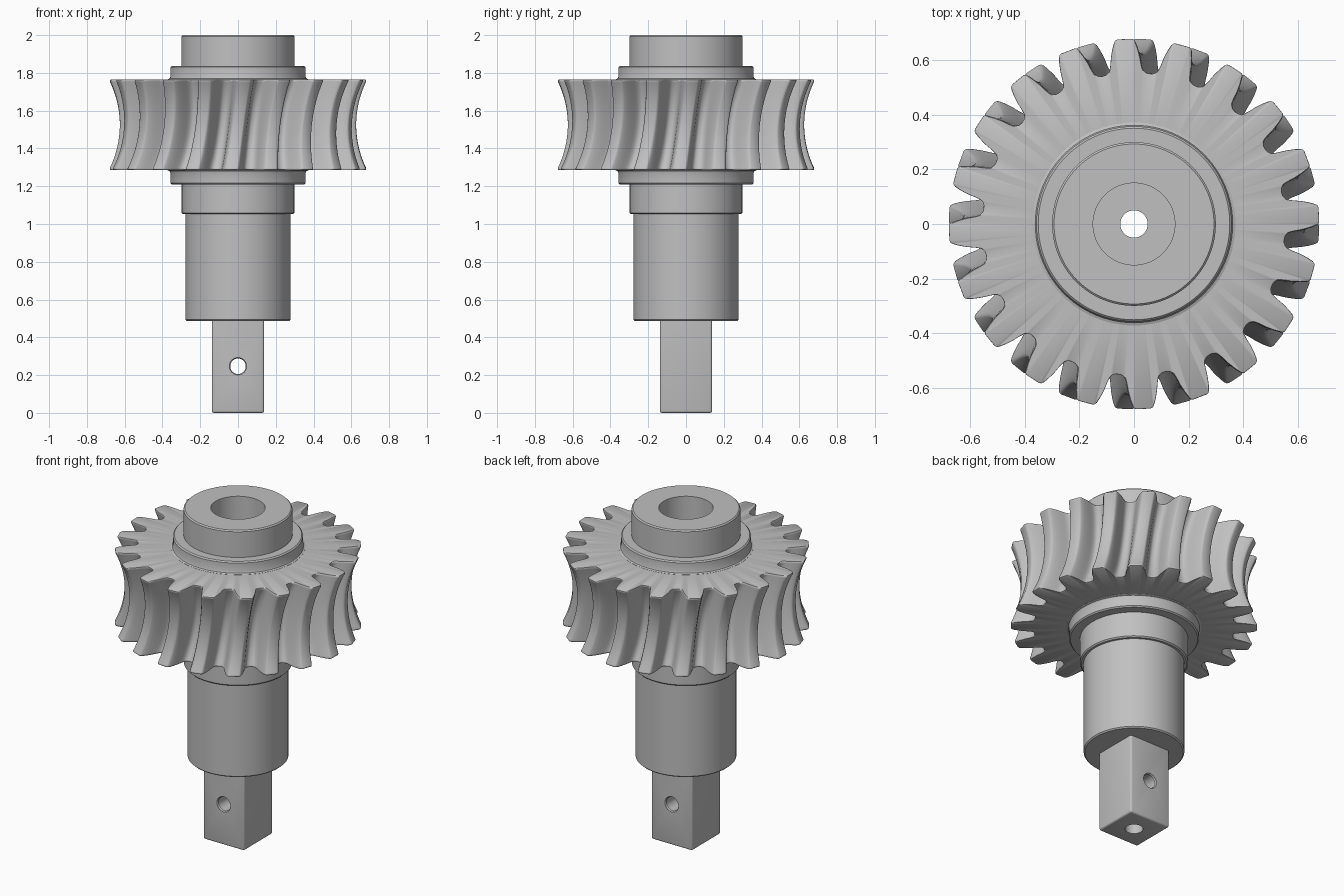
import bpy, bmesh, math
from mathutils import Matrix

if "Cube" in bpy.data.objects:
    bpy.data.objects.remove(bpy.data.objects["Cube"], do_unlink=True)

steel = bpy.data.materials.new("grey steel")
steel.use_nodes = True
GREY = (0.53, 0.53, 0.53, 1)
steel.diffuse_color = GREY
steel.node_tree.nodes["Principled BSDF"].inputs["Base Color"].default_value = GREY


def make_object(name, bm, matrix=None):
    bmesh.ops.remove_doubles(bm, verts=bm.verts, dist=1e-5)
    bmesh.ops.recalc_face_normals(bm, faces=bm.faces)
    mesh = bpy.data.meshes.new(name)
    bm.to_mesh(mesh)
    bm.free()
    if matrix:
        mesh.transform(matrix)
    mesh.materials.append(steel)
    obj = bpy.data.objects.new(name, mesh)
    bpy.context.collection.objects.link(obj)
    return obj


def bridge(bm, a, b):
    n = len(a)
    for i in range(n):
        j = (i + 1) % n
        bm.faces.new((a[i], a[j], b[j], b[i]))


def lathe(name, profile, steps=96, closed=True, matrix=None):
    bm = bmesh.new()
    verts = [bm.verts.new((r, 0, z)) for r, z in profile]
    edges = [bm.edges.new(p) for p in zip(verts, verts[1:])]
    if closed:
        edges.append(bm.edges.new((verts[-1], verts[0])))
    bmesh.ops.spin(bm, geom=verts + edges, cent=(0, 0, 0), axis=(0, 0, 1),
                   angle=2 * math.pi, steps=steps, use_merge=True)
    return make_object(name, bm, matrix)


def smooth(obj, angle=35):
    bpy.ops.object.select_all(action='DESELECT')
    obj.select_set(True)
    bpy.context.view_layer.objects.active = obj
    bpy.ops.object.shade_smooth_by_angle(angle=math.radians(angle))


def cut(obj, cutter):
    mod = obj.modifiers.new("cut", 'BOOLEAN')
    mod.operation = 'DIFFERENCE'
    mod.solver = 'EXACT'
    mod.object = cutter
    bpy.context.view_layer.objects.active = obj
    bpy.ops.object.modifier_apply(modifier=mod.name)
    bpy.data.objects.remove(cutter, do_unlink=True)


# Turned shaft with stepped shoulders, collars and a counterbored centre
E = 0.007
shaft = lathe("shaft", [
    (0.05, 0.487), (0.278 - E, 0.487), (0.278, 0.487 + E),
    (0.278, 1.052), (0.298 - E, 1.052), (0.298, 1.052 + E),
    (0.298, 1.21), (0.358 - E, 1.21), (0.358, 1.21 + E),
    (0.358, 1.27), (0.362, 1.28), (0.372, 1.284),
    (0.372, 1.766), (0.362, 1.77), (0.358, 1.78),
    (0.358, 1.837 - E), (0.358 - E, 1.837),
    (0.30, 1.837), (0.30, 2 - E), (0.30 - E, 2),
    (0.15, 2), (0.15, 0.95), (0.05, 0.95)])
smooth(shaft)

# Worm wheel: throated, twisted teeth around a ring
TEETH, TIP, HALF, MID_Z = 20, 0.684, 0.24, 1.525
THROAT = 0.525
TWIST = math.radians(3)
# (depth below tip, half width of tooth)
FLANK = [(0, 0.027), (0.003, 0.034), (0.010, 0.039), (0.03, 0.046), (0.06, 0.053),
         (0.09, 0.057), (0.108, 0.061), (0.119, 0.068), (0.124, 0.077)]
side = [(w / (TIP - d), d) for d, w in FLANK]
tooth = [(-a, d) for a, d in reversed(side)] + side + [(math.pi / TEETH, 0.125)]

bm = bmesh.new()
levels = [(-HALF, 0.010), (-HALF + 0.003, 0.004), (-HALF + 0.010, 0)]
levels += [(HALF * 0.95 * k / 9, 0) for k in range(-9, 10)]
levels += [(-u, e) for u, e in reversed(levels[:3])]
rings = []
for u, ease in levels:
    sag = THROAT - math.sqrt(THROAT ** 2 - HALF ** 2)
    throat = sag - (THROAT - math.sqrt(THROAT ** 2 - u ** 2))
    ring = []
    for t in range(TEETH):
        for a, d in tooth:
            ang = 2 * math.pi * t / TEETH + a + TWIST * u / HALF
            r = TIP - d - throat - ease
            ring.append(bm.verts.new((r * math.cos(ang), r * math.sin(ang), MID_Z + u)))
    rings.append(ring)
for a, b in zip(rings, rings[1:]):
    bridge(bm, a, b)
# End faces run in to a hidden bore inside the collar
inner = []
for ring in (rings[0], rings[-1]):
    loop = []
    for v in ring:
        s = 0.345 / math.hypot(v.co.x, v.co.y)
        loop.append(bm.verts.new((v.co.x * s, v.co.y * s, v.co.z)))
    bridge(bm, ring, loop)
    inner.append(loop)
bridge(bm, inner[0], inner[1])
smooth(make_object("worm_wheel", bm), 40)

# Square drive end with centre hole and cross pin hole
bm = bmesh.new()
bmesh.ops.create_cube(bm, size=1, matrix=Matrix.Translation((0, 0, 0.246))
                      @ Matrix.Diagonal((0.276, 0.276, 0.492, 1)))
bmesh.ops.bevel(bm, geom=[e for e in bm.edges if min(v.co.z for v in e.verts) < 0.4],
                offset=0.011, segments=3, profile=0.5, affect='EDGES')
square = make_object("square_drive", bm)
cut(square, lathe("centre_cutter", [(0, -0.1), (0.05, -0.1), (0.05, 0.6), (0, 0.6)],
                  steps=48, closed=False))
turn = Matrix.Translation((0, 0, 0.247)) @ Matrix.Rotation(math.pi / 2, 4, 'X')
cut(square, lathe("pin_cutter", [(0, -0.2), (0.046, -0.2), (0.046, -0.137), (0.041, -0.130),
                                 (0.041, 0.130), (0.046, 0.137), (0.046, 0.2), (0, 0.2)],
                  steps=48, closed=False, matrix=turn))
smooth(square)
